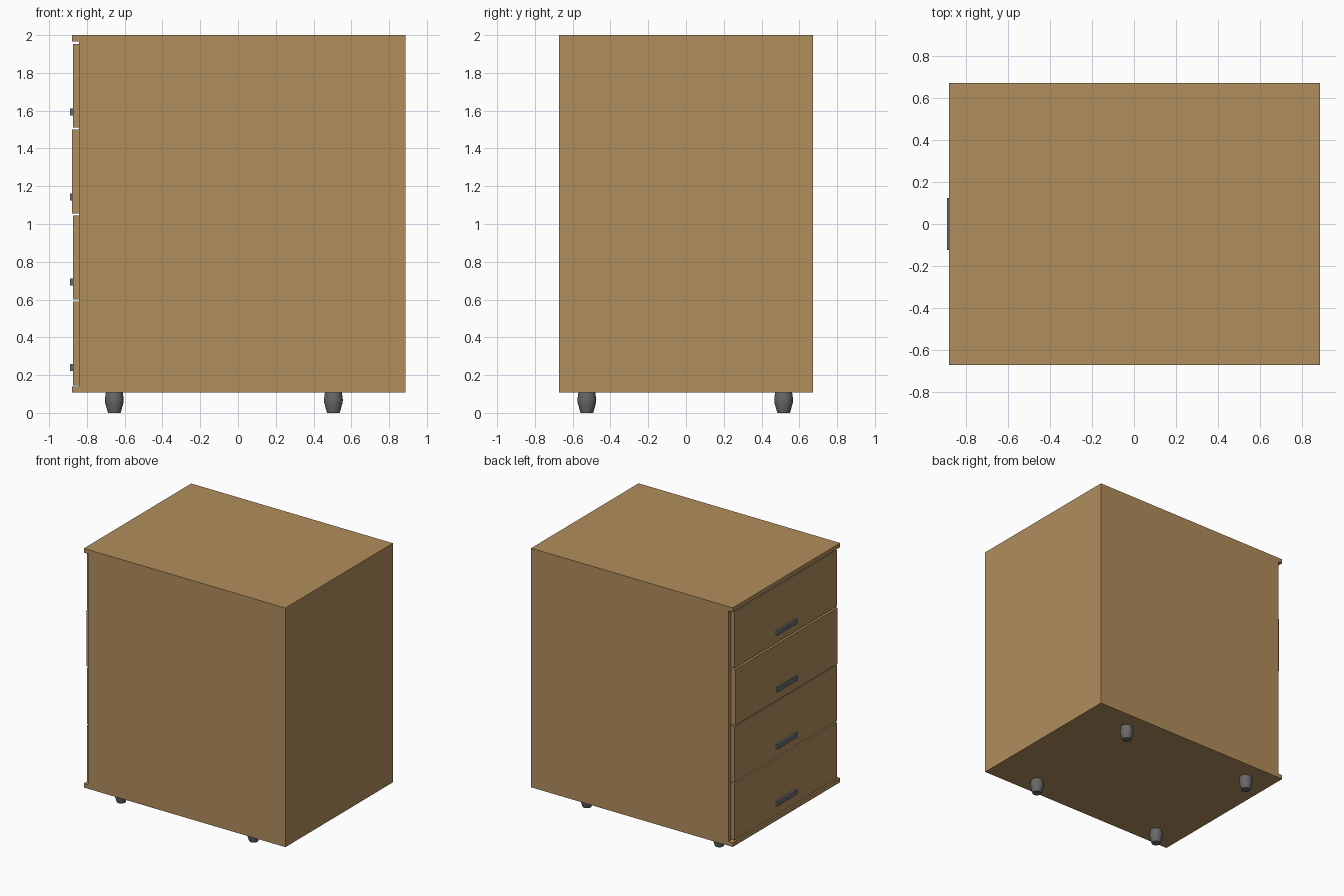
import bpy, bmesh, math

if "Cube" in bpy.data.objects:
    bpy.data.objects.remove(bpy.data.objects["Cube"])


def material(name, rgb):
    m = bpy.data.materials.new(name)
    m.diffuse_color = (*rgb, 1.0)
    m.use_nodes = True
    m.node_tree.nodes["Principled BSDF"].inputs["Base Color"].default_value = m.diffuse_color
    return m


WOOD = material("oak wood", (0.435, 0.270, 0.108))
METAL = material("handle metal", (0.14, 0.15, 0.165))
RUBBER = material("foot grey", (0.14, 0.14, 0.14))


def finish(name, bm, mat):
    bmesh.ops.recalc_face_normals(bm, faces=bm.faces[:])
    mesh = bpy.data.meshes.new(name)
    bm.to_mesh(mesh)
    bm.free()
    mesh.materials.append(mat)
    obj = bpy.data.objects.new(name, mesh)
    bpy.context.collection.objects.link(obj)
    return obj


def box(name, x, y, z, mat):
    bm = bmesh.new()
    bmesh.ops.create_cube(bm, size=1.0)
    for v in bm.verts:
        v.co = [(a + b) / 2 + c * (b - a) for c, (a, b) in zip(v.co, (x, y, z))]
    return finish(name, bm, mat)


def lathe(name, profile, loc, mat, sides=24):
    bm = bmesh.new()
    rings = [[bm.verts.new((r * math.cos(2 * math.pi * i / sides),
                            r * math.sin(2 * math.pi * i / sides), z))
              for i in range(sides)] for r, z in profile]
    for lo, hi in zip(rings, rings[1:]):
        for i in range(sides):
            j = (i + 1) % sides
            bm.faces.new((lo[i], lo[j], hi[j], hi[i])).smooth = True
    bm.faces.new(rings[0])
    bm.faces.new(rings[-1])
    for e in bm.edges:
        e.smooth = len(e.link_faces) == 2 and e.calc_face_angle(0) < math.radians(30)
    obj = finish(name, bm, mat)
    obj.location = loc
    return obj


W, X0, X1, XS = 0.672, -0.88, 0.886, -0.843   # half depth, front lip, back, side edge
BOT, TOP, T = 0.107, 2.0, 0.033               # cabinet height range, panel thickness

# Carcass: top and bottom panels overhang the sides towards the drawers
box("top_panel", (X0, X1), (-W, W), (TOP - T, TOP), WOOD)
box("bottom_panel", (X0, X1), (-W, W), (BOT, BOT + T), WOOD)
for name, s in (("left", -1), ("right", 1)):
    box(name + "_side_panel", (XS, X1), sorted((s * W, s * (W - T))),
        (BOT + T, TOP - T), WOOD)
box("back_panel", (X1 - T, X1), (T - W, W - T), (BOT + T, TOP - T), WOOD)

# Four drawers set between the sides, each with a bar handle
pitch = 0.4547
for i in range(4):
    z = 0.146 + i * pitch
    front = -0.879 if i == 2 else -0.874
    box(f"drawer_front_{i + 1}", (front, XS + 0.01), (T - W, W - T),
        (z, z + pitch - 0.011), WOOD)
    box(f"drawer_handle_{i + 1}", (-0.89, front), (-0.123, 0.123),
        (0.223 + i * 0.4505, 0.26 + i * 0.4505), METAL)

# Tapered barrel feet
profile = [(0.033, 0.0), (0.036, 0.008), (0.049, 0.055), (0.05, 0.07), (0.045, BOT)]
for xn, x in (("front", -0.655), ("rear", 0.505)):
    for yn, y in (("left", -0.525), ("right", 0.517)):
        lathe(f"{xn}_{yn}_foot", profile, (x, y, 0), RUBBER)
